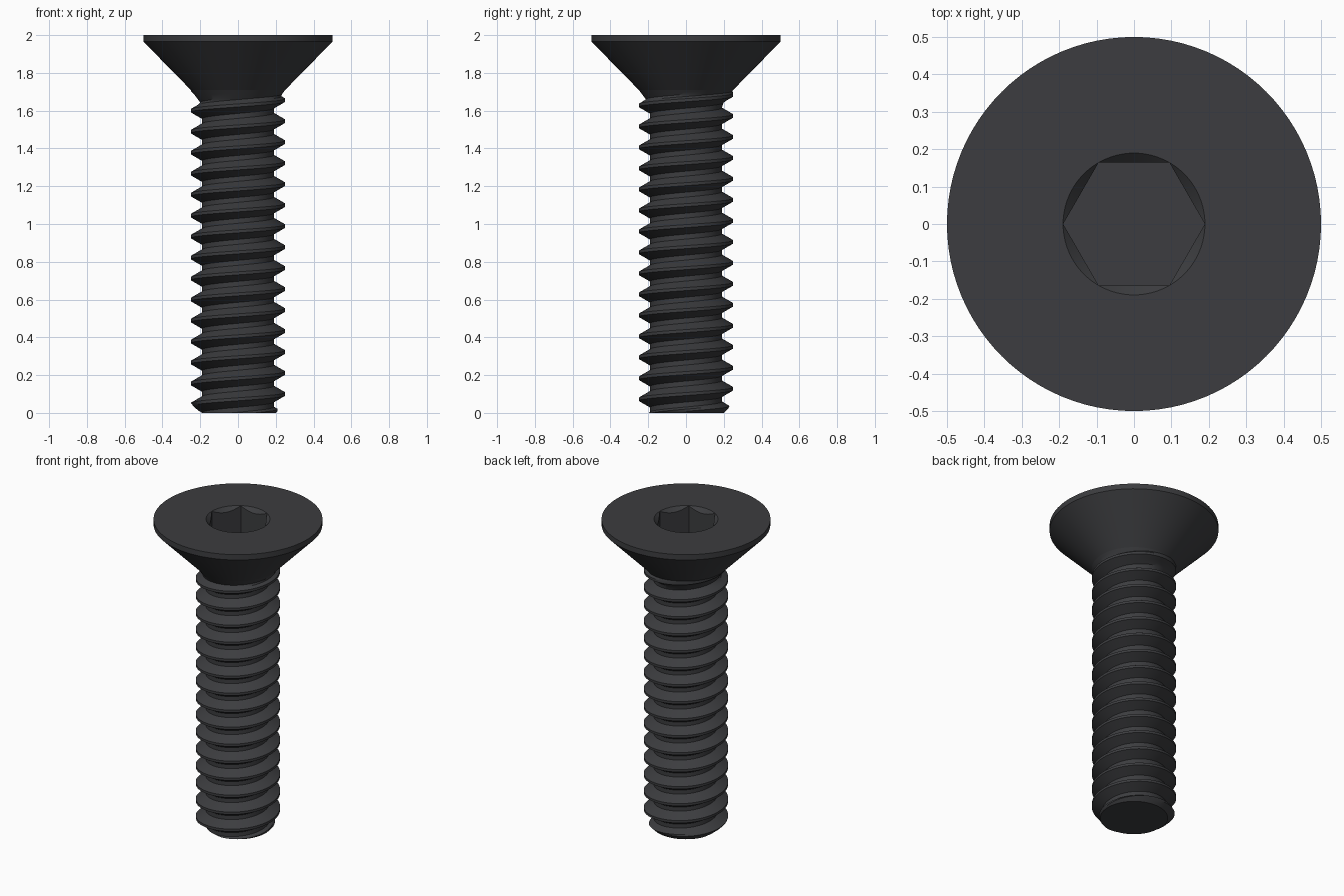
import bpy, bmesh, math

if "Cube" in bpy.data.objects:
    bpy.data.objects.remove(bpy.data.objects["Cube"])

SEG = 96
PITCH = 1 / 9
MAJOR, ROOT = 0.25, 0.19
NECK_Z = 1.71
CREST, FLANK = 0.008, 0.0425   # half widths of crest flat and of thread base
PHASE = 0.1                    # height of a crest on the +x side

steel = bpy.data.materials.new("dark_steel")
steel.diffuse_color = (0.045, 0.046, 0.05, 1)
steel.use_nodes = True
steel.node_tree.nodes["Principled BSDF"].inputs["Base Color"].default_value = steel.diffuse_color


def sweep(name, rows):
    """Revolve rows; each row is a function angle -> (radius, height)."""
    bm = bmesh.new()
    grid = []
    for row in rows:
        line = []
        for j in range(SEG + 1):
            a = 2 * math.pi * j / SEG
            r, z = row(a)
            line.append(bm.verts.new((r * math.cos(a), r * math.sin(a), z)))
        grid.append(line)
    for lo, hi in zip(grid, grid[1:]):
        for j in range(SEG):
            bm.faces.new((lo[j], lo[j + 1], hi[j + 1], hi[j]))
    bmesh.ops.remove_doubles(bm, verts=bm.verts, dist=1e-5)
    me = bpy.data.meshes.new(name)
    bm.to_mesh(me)
    bm.free()
    me.materials.append(steel)
    ob = bpy.data.objects.new(name, me)
    bpy.context.collection.objects.link(ob)
    bpy.ops.object.select_all(action='DESELECT')
    ob.select_set(True)
    bpy.context.view_layer.objects.active = ob
    bpy.ops.object.shade_smooth_by_angle(angle=math.radians(30))
    return ob


def ring(r, z):
    return lambda a: (r, z)


# Threaded shank: helical ridge, chamfered tip, groove running out at the neck
def thread_radius(a, z):
    d = z - PHASE - PITCH * a / (2 * math.pi)
    d = abs(d - PITCH * round(d / PITCH))
    t = min(1, max(0, (d - CREST) / (FLANK - CREST)))
    r = MAJOR + (ROOT - MAJOR) * t
    runout = ROOT + (MAJOR - ROOT) * min(1, max(0, (z - 1.63) / (NECK_Z - 1.63)))
    return min(max(r, runout), 0.2 + z)


def thread_row(offset):
    def row(a):
        z = offset + PHASE + PITCH * a / (2 * math.pi)
        z = min(NECK_Z, max(0, z))
        return thread_radius(a, z), z
    return row


steps = (-FLANK, -0.031, -0.0195, -CREST, CREST, 0.0195, 0.031, FLANK)
rows = [ring(0, 0)]
for k in range(-3, 17):
    rows += [thread_row(k * PITCH + s) for s in steps]
sweep("threaded_shank", rows)


# Countersunk head with a chamfered hexagonal socket
APOTHEM, RIM, FLOOR = 0.164, 0.189, 1.77


def hex_radius(a):
    return APOTHEM / math.cos((a % (math.pi / 3)) - math.pi / 6)


sweep("countersunk_head", [
    ring(MAJOR, NECK_Z),
    ring(0.5, 1.965),
    ring(0.5, 2.0),
    ring(RIM + 0.0006, 2.0),
    lambda a: (hex_radius(a), 2.0 - (RIM + 0.0006 - hex_radius(a))),
    lambda a: (hex_radius(a), FLOOR),
    ring(0, FLOOR),
])
